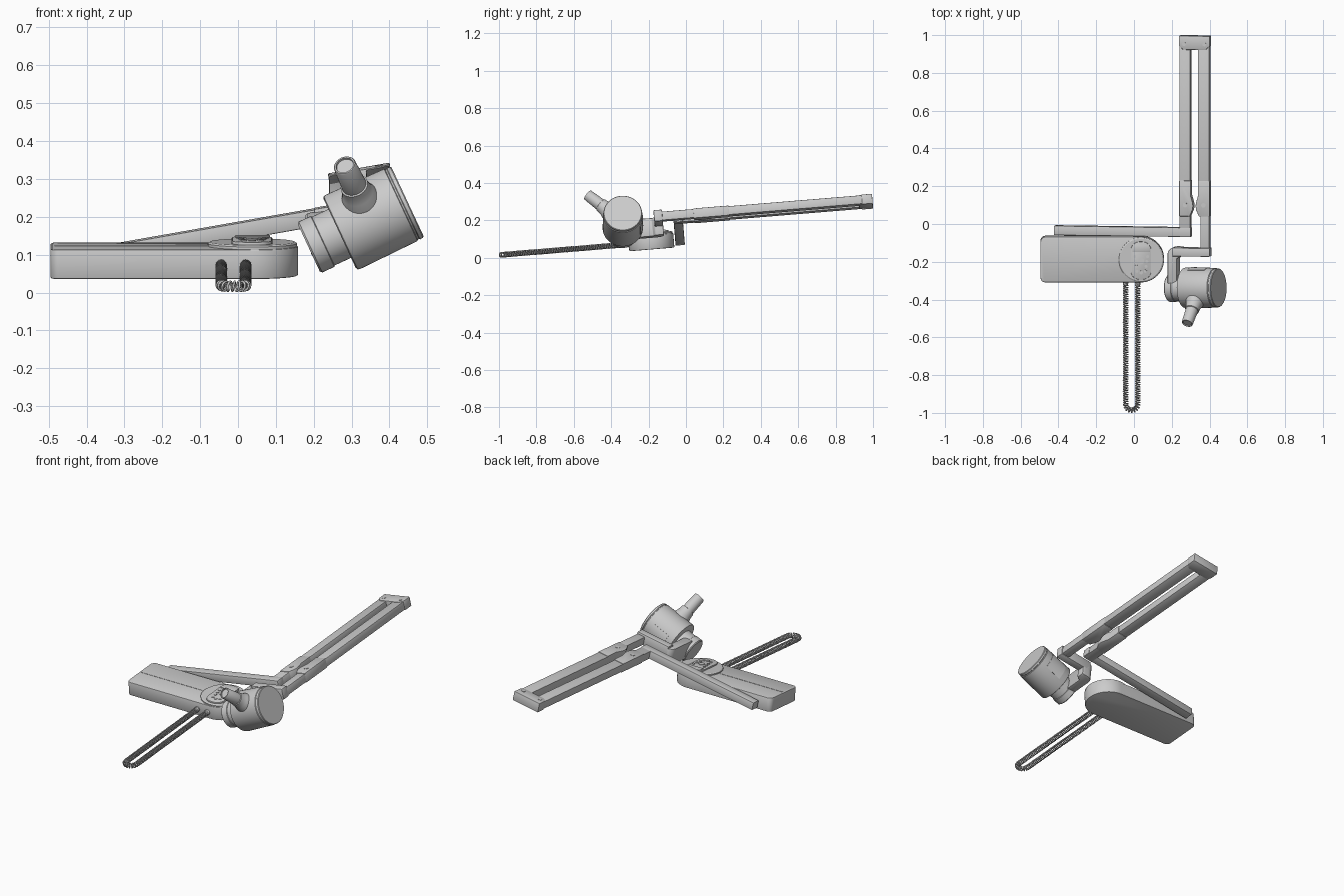
import bpy, bmesh, math
from mathutils import Matrix, Vector

if "Cube" in bpy.data.objects:
    bpy.data.objects.remove(bpy.data.objects["Cube"])

# whole unit leans 4.7 degrees about x; the arm assembly also rolls 10 degrees about y
TILT = Matrix.Rotation(math.radians(4.7), 4, 'X')
ARM = TILT @ Matrix.Translation((0.3, 0, 0.241)) @ Matrix.Rotation(math.radians(-10), 4, 'Y')


def finish(name, bm, frame, bevel=0.0, segs=2):
    bmesh.ops.recalc_face_normals(bm, faces=bm.faces)
    if bevel:
        edges = [e for e in bm.edges if e.is_manifold and e.calc_face_angle() > 0.6]
        bmesh.ops.bevel(bm, geom=edges, offset=bevel, segments=segs, profile=0.5,
                        affect='EDGES', clamp_overlap=True)
    me = bpy.data.meshes.new(name)
    bm.to_mesh(me)
    bm.free()
    ob = bpy.data.objects.new(name, me)
    bpy.context.collection.objects.link(ob)
    ob.matrix_world = frame
    bpy.ops.object.select_all(action='DESELECT')
    ob.select_set(True)
    bpy.context.view_layer.objects.active = ob
    bpy.ops.object.shade_smooth_by_angle(angle=math.radians(32))
    return ob


def prism(name, pts, z0, z1, frame=TILT, bevel=0.0):
    bm = bmesh.new()
    face = bm.faces.new([bm.verts.new((x, y, z0)) for x, y in pts])
    top = bmesh.ops.extrude_face_region(bm, geom=[face])['geom']
    bmesh.ops.translate(bm, vec=(0, 0, z1 - z0),
                        verts=[v for v in top if isinstance(v, bmesh.types.BMVert)])
    return finish(name, bm, frame, bevel)


def box(name, x0, x1, y0, y1, z0, z1, frame=TILT, bevel=0.0):
    return prism(name, [(x0, y0), (x1, y0), (x1, y1), (x0, y1)], z0, z1, frame, bevel)


def arc(cx, cy, r, a0, a1, n):
    return [(cx + r * math.cos(math.radians(a0 + (a1 - a0) * i / n)),
             cy + r * math.sin(math.radians(a0 + (a1 - a0) * i / n))) for i in range(n + 1)]


def round_rect(x0, x1, y0, y1, r, n=6):
    return (arc(x1 - r, y0 + r, r, -90, 0, n) + arc(x1 - r, y1 - r, r, 0, 90, n)
            + arc(x0 + r, y1 - r, r, 90, 180, n) + arc(x0 + r, y0 + r, r, 180, 270, n))


def lathe(name, profile, origin, axis, frame=Matrix(), n=48):
    bm = bmesh.new()
    vs = [bm.verts.new((r, 0, s)) for r, s in profile]
    es = [bm.edges.new(p) for p in zip(vs, vs[1:])]
    bmesh.ops.spin(bm, geom=vs + es, axis=(0, 0, 1), cent=(0, 0, 0),
                   angle=2 * math.pi, steps=n, use_merge=True)
    bmesh.ops.remove_doubles(bm, verts=bm.verts, dist=1e-5)
    rot = Vector(axis).to_track_quat('Z', 'Y').to_matrix().to_4x4()
    return finish(name, bm, frame @ Matrix.Translation(origin) @ rot)


def disc(name, x, y, z0, z1, r, frame=TILT, n=24):
    return lathe(name, [(0, 0), (r, 0), (r, z1 - z0), (0, z1 - z0)], (x, y, z0), (0, 0, 1), frame, n)


# control base with one rounded end
CX, CY, R = 0.038, -0.178, 0.121
prism("base_housing", arc(CX, CY, R, -90, 90, 32)
      + arc(-0.47, CY + R - 0.025, 0.025, 90, 180, 6)
      + arc(-0.47, CY - R + 0.025, 0.025, 180, 270, 6), 0.06, 0.138, bevel=0.004)
box("base_seam", -0.485, -0.08, CY - 0.004, CY + 0.002, 0.135, 0.1395)
lathe("base_dial", [(0, 0), (0.118, 0), (0.118, 0.015), (0.112, 0.019), (0, 0.019)],
      (CX, CY, 0.13), (0, 0, 1), TILT, 64)

# control panel, display and keys
prism("control_panel", round_rect(-0.017, 0.091, -0.282, -0.082, 0.045), 0.145, 0.157, bevel=0.003)
box("display", -0.008, 0.084, -0.135, -0.098, 0.155, 0.160, bevel=0.001)
for row in range(4):
    for col in (-1, 1):
        disc("key", 0.038 + col * (0.034 - 0.004 * row), -0.16 - row * 0.026, 0.155, 0.160, 0.008)
disc("main_key", 0.038, -0.185, 0.155, 0.160, 0.016)
disc("lower_key", 0.038, -0.245, 0.155, 0.160, 0.010)

# coiled cord: helix wound round a U-shaped path
UX, UR, Y0, Y1, CZ = -0.012, 0.032, -0.30, -0.949, 0.097
leg, bend = Y0 - Y1, math.pi * UR
total, turns, per = 2 * leg + bend, 118, 12
coil = []
for i in range(turns * per + 1):
    s = total * i / (turns * per)
    if s < leg:
        p, n = Vector((UX - UR, Y0 - s, CZ)), Vector((-1, 0, 0))
    elif s < leg + bend:
        a = math.pi + (s - leg) / UR
        n = Vector((math.cos(a), math.sin(a), 0))
        p = Vector((UX, Y1, CZ)) + n * UR
    else:
        p, n = Vector((UX + UR, Y1 + s - leg - bend, CZ)), Vector((1, 0, 0))
    t = 2 * math.pi * i / per
    coil.append(p + 0.0125 * (n * math.cos(t) + Vector((0, 0, math.sin(t)))))
cu = bpy.data.curves.new("coiled_cord", 'CURVE')
cu.dimensions = '3D'
cu.bevel_depth, cu.bevel_resolution = 0.0032, 1
sp = cu.splines.new('POLY')
sp.points.add(len(coil) - 1)
for pt, c in zip(sp.points, coil):
    pt.co = (*c, 1)
cord = bpy.data.objects.new("coiled_cord", cu)
bpy.context.collection.objects.link(cord)
cord.matrix_world = TILT
for side in (-1, 1):
    lathe("cord_socket", [(0, 0), (0.015, 0), (0.012, 0.03), (0, 0.03)],
          (UX + side * UR, -0.29, CZ), (0, -1, 0), TILT, 20)

# wall beam and the two folded arms
box("wall_beam", -0.736, 0.0, -0.05, 0.0, -0.045, 0.0, ARM, 0.004)
box("left_arm", -0.061, -0.003, -0.05, 1.0, -0.048, -0.001, ARM, 0.004)
box("right_arm_upper", 0.038, 0.1, 0.1, 1.0, -0.048, -0.001, ARM, 0.004)
box("right_arm_lower", 0.052, 0.1, -0.15, 0.15, -0.048, -0.001, ARM, 0.004)

# elbow covers, mirrored about the gap between the arms
cover = [(-0.062, 0.06), (-0.005, 0.06), (0.010, 0.095), (0.013, 0.115),
         (0.010, 0.135), (0.0, 0.17), (0.0, 0.25), (-0.062, 0.25)]
for name, pts in (("left", cover), ("right", [(0.039 - u, v) for u, v in cover])):
    prism(name + "_elbow_cover", pts, -0.051, 0.002, ARM, 0.003)
    disc(name + "_elbow_screw", -0.03 if name == "left" else 0.069, 0.12, 0.0, 0.004, 0.012, ARM)

# end cap joining the arms, with screws
prism("arm_end_cap", [(-0.063, 1.019), (-0.063, 0.965), (-0.04, 0.945), (0.079, 0.945),
                      (0.102, 0.965), (0.102, 1.019)], -0.051, 0.002, ARM, 0.003)
for u in (-0.035, 0.074):
    disc("cap_screw", u, 0.975, 0.0, 0.004, 0.01, ARM)

# bent yoke carrying the head
box("yoke_bar", -0.1, 0.104, -0.153, -0.107, -0.052, 0.01, ARM, 0.005)
prism("yoke_hook", [(-0.068, -0.107)] + arc(-0.088, -0.144, 0.037, 90, 180, 8)
      + [(-0.125, -0.30), (-0.074, -0.30), (-0.074, -0.165), (-0.05, -0.153), (-0.05, -0.107)],
      -0.1, 0.0, ARM, 0.006)

# tube head: small pivot drum and large drum on one axis
A = math.radians(25)
AX = Vector((math.cos(A), 0, math.sin(A)))
UP = Vector((-math.sin(A), 0, math.cos(A)))
H0 = Vector((0.187, -0.338, 0.118))
lathe("pivot_drum", [(0, 0), (0.069, 0), (0.074, 0.005), (0.074, 0.04), (0.071, 0.042),
                     (0.071, 0.11), (0, 0.11)], H0, AX)
lathe("head_drum", [(0, 0.09), (0.100, 0.09), (0.106, 0.093), (0.108, 0.099), (0.105, 0.268),
                    (0.102, 0.270), (0.102, 0.274), (0.104, 0.276), (0.103, 0.285),
                    (0.100, 0.288), (0, 0.288)], H0, AX, n=64)

# beam cone pointing forward and up
B = math.radians(40)
D = -math.cos(B) * Vector((0, 1, 0)) + math.sin(B) * UP
lathe("beam_cone", [(0, 0.08), (0.052, 0.08), (0.05, 0.10), (0.042, 0.118), (0.038, 0.14),
                    (0.037, 0.153), (0.033, 0.155), (0.030, 0.243), (0.028, 0.246),
                    (0.024, 0.246), (0.023, 0.240), (0, 0.240)], H0 + AX * 0.178, D, n=40)

# curved rating plate on the back of the head
bm = bmesh.new()
rings = []
for i in range(13):
    t = math.radians(-30 + 5 * i)
    d = math.cos(t) * Vector((0, 1, 0)) + math.sin(t) * UP
    rings.append([bm.verts.new(H0 + AX * s + d * r)
                  for s, r in ((0.13, 0.1), (0.23, 0.1), (0.23, 0.108), (0.13, 0.1095))])
for a, b in zip(rings, rings[1:]):
    for k in range(4):
        bm.faces.new((a[k], a[(k + 1) % 4], b[(k + 1) % 4], b[k]))
bm.faces.new(rings[0])
bm.faces.new(rings[-1])
finish("back_plate", bm, Matrix())
